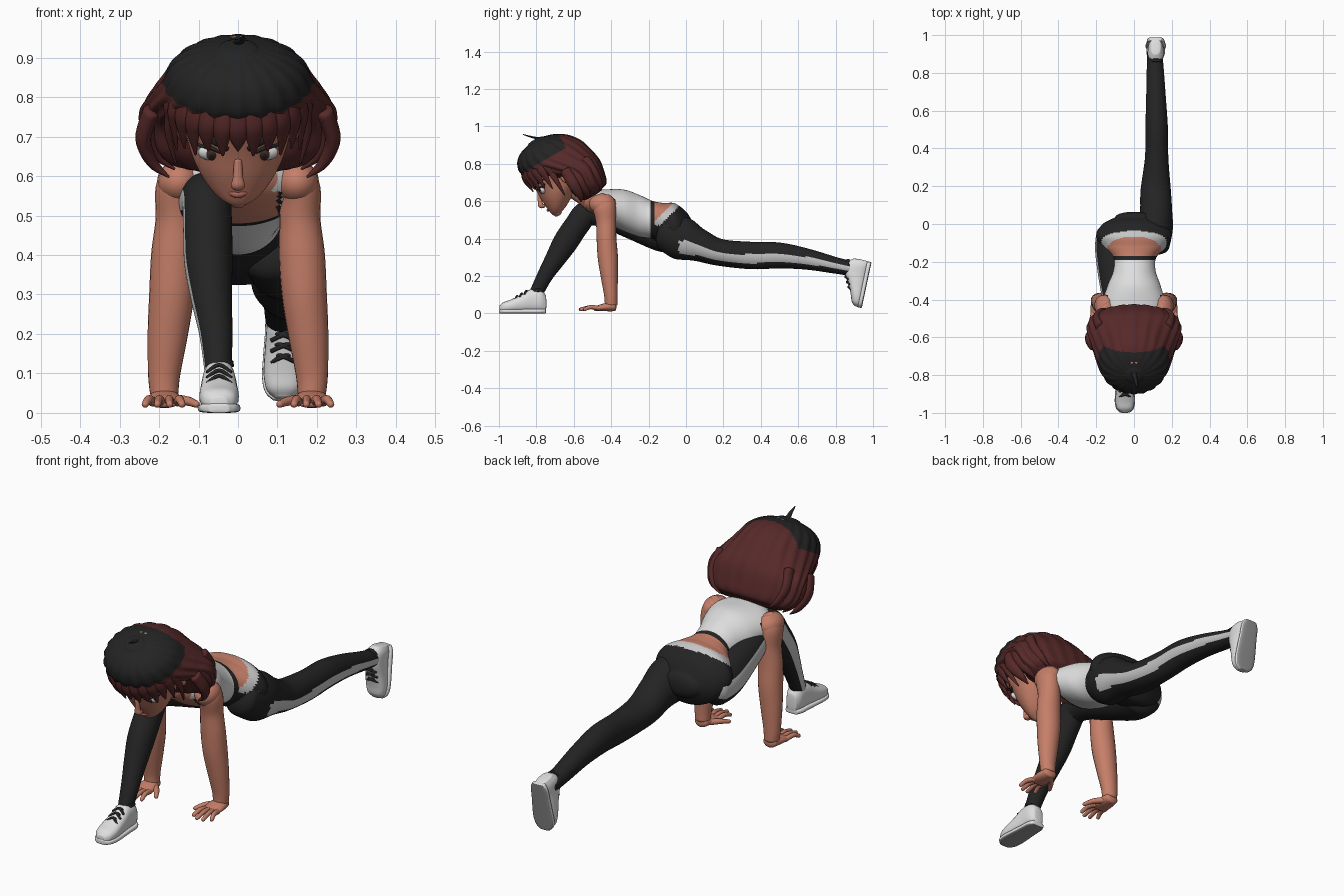
import bpy, bmesh, math
from math import sin, cos, pi, radians
from mathutils import Vector, Matrix

COLORS = {"skin": (.56, .21, .14), "hair_red": (.095, .022, .022), "black": (.017, .017, .017),
          "white": (.74, .74, .74), "stripe_grey": (.56, .56, .56), "sole_grey": (.3, .3, .3),
          "iris_brown": (.07, .03, .02), "lip": (.42, .12, .09)}
NAMES = list(COLORS)
SKIN, HAIR, BLACK, WHITE, STRIPE, SOLE, IRIS, LIP = range(8)
for n, c in COLORS.items():
    bpy.data.materials.new(n).diffuse_color = (*c, 1)


def spline(pts, n):
    """Catmull-Rom resampling of points with any number of components."""
    out = []
    for i in range(len(pts) - 1):
        p0, p1, p2, p3 = (pts[max(0, min(len(pts) - 1, i + k))] for k in (-1, 0, 1, 2))
        for j in range(n):
            t = j / n
            out.append([.5 * (2 * b + (c - a) * t + (2 * a - 5 * b + 4 * c - d) * t * t
                              + (3 * b - a - 3 * c + d) * t ** 3)
                        for a, b, c, d in zip(p0, p1, p2, p3)])
    return out + [list(pts[-1])]


def tube(name, pts, mat=SKIN, rule=None, axis=None, ref=(1, 0, 0), sides=24, n=6, cap=.5,
         e=1, ridge=(0, 0), M=None):
    """Loft of elliptical rings; each point is x, y, z, half width, half depth."""
    rows = spline(pts, n)
    P = [Vector(r[:3]) for r in rows]
    rings = []
    for i, r in enumerate(rows):
        t = Vector(axis) if axis else (P[min(i + 1, len(P) - 1)] - P[max(i - 1, 0)]).normalized()
        rings.append((P[i], t, max(r[3], .001), max(r[4], .001)))

    def end(ring, sign):
        p, t, a, b = ring
        return [(p + t * sign * cap * min(a, b) * sin(k * pi / 10), t,
                 a * cos(k * pi / 10), b * cos(k * pi / 10)) for k in range(1, 5)]
    rings = end(rings[0], -1)[::-1] + rings + end(rings[-1], 1)
    verts, faces = [], []
    for p, t, a, b in rings:
        s = Vector(ref)
        s = (s - t * s.dot(t)).normalized()
        u = t.cross(s)
        for k in range(sides):
            th = 2 * pi * k / sides
            f = 1 + ridge[0] * cos(ridge[1] * th)
            cx, cy = (math.copysign(abs(v) ** e, v) * f for v in (cos(th), sin(th)))
            verts.append(p + s * a * cx + u * b * cy)
    for i in range(len(rings) - 1):
        for k in range(sides):
            k2 = (k + 1) % sides
            faces.append((i * sides + k, i * sides + k2, (i + 1) * sides + k2, (i + 1) * sides + k))
    faces += [tuple(range(sides)), tuple(range(len(verts) - sides, len(verts)))]
    me = bpy.data.meshes.new(name)
    me.from_pydata(verts, [], faces)
    bm = bmesh.new()
    bm.from_mesh(me)
    bmesh.ops.recalc_face_normals(bm, faces=bm.faces)
    bm.to_mesh(me)
    bm.free()
    for m in NAMES:
        me.materials.append(bpy.data.materials[m])
    for f in me.polygons:
        f.use_smooth = True
        th = 2 * pi * (f.index % sides + .5) / sides
        f.material_index = rule(f.center, th, f.normal) if rule else mat
    if M:
        me.transform(M)
    ob = bpy.data.objects.new(name, me)
    bpy.context.collection.objects.link(ob)
    return ob


def blob(name, c, r, mat, M=None):
    """Ellipsoid."""
    zs = [sin(radians(a)) for a in range(-80, 81, 20)]
    return tube(name, [(c[0], c[1], c[2] + r[2] * z, r[0] * (1 - z * z) ** .5, r[1] * (1 - z * z) ** .5)
                       for z in zs], mat, axis=(0, 0, 1), n=2, sides=20, M=M)


# torso and hips: tank top, bare waist, leggings with curved grey trim
def body_rule(c, th, nrm):
    x, y, z = abs(c.x), c.y, c.z
    if y < -.19:
        if y < -.505 or (y < -.38 and x > .15):
            return SKIN
        if y < -.38 and x > .138:
            return BLACK
        if z < .56 and y < -.42 and x < .1:
            return SKIN
        if z < .56 and y < -.408 and x < .11:
            return BLACK
        return WHITE
    if y < -.17:
        return BLACK
    d = y - z
    if d < -.66:
        return SKIN
    if z > .47:
        return STRIPE if d < -.61 else BLACK
    return STRIPE if abs(y + .122 - max(0, .42 - z)) < .022 and x > .1 else BLACK


tube("torso", [(0, -.53, .6, .06, .045), (0, -.48, .59, .13, .07), (0, -.42, .572, .162, .092),
               (0, -.33, .55, .142, .112), (0, -.25, .522, .115, .112), (0, -.18, .5, .117, .102),
               (0, -.12, .475, .17, .116), (0, -.06, .463, .2, .126), (0, 0, .435, .165, .11),
               (0, .035, .43, .1, .06)], rule=body_rule, axis=(0, 1, 0), sides=64, n=12)
tube("neck", [(0, -.49, .595, .06, .06), (0, -.55, .635, .05, .052), (0, -.63, .69, .05, .055)])

# legs with side stripe
tube("rear_leg", [(.09, -.1, .43, .1, .1), (.112, -.02, .4, .094, .115), (.117, .07, .365, .085, .088),
                  (.115, .18, .327, .08, .072), (.12, .35, .31, .062, .073), (.12, .5, .31, .06, .069),
                  (.117, .65, .29, .053, .056), (.113, .8, .257, .046, .044), (.11, .91, .235, .04, .038)],
     rule=lambda c, th, n: STRIPE if c.y > -.04 and
     abs((th + pi) % (2 * pi) - pi - .4 * (1 - c.y)) < .34 else BLACK, sides=48, n=10)
tube("front_leg", [(-.1, -.06, .42, .1, .1), (-.112, -.14, .435, .094, .1), (-.105, -.3, .485, .08, .082),
                   (-.09, -.44, .53, .068, .07), (-.08, -.53, .535, .062, .068),
                   (-.077, -.585, .47, .062, .066), (-.075, -.645, .38, .061, .066),
                   (-.067, -.7, .29, .052, .054), (-.056, -.755, .2, .042, .042),
                   (-.05, -.805, .1, .034, .036)],
     rule=lambda c, th, n: STRIPE if abs(th - pi) < .33 else BLACK, sides=48, n=10)

# shoes: upper, sole and crossed laces
SHOE = [(-.004, .028, .1), (-.03, .04, .128), (-.08, .043, .128), (-.13, .047, .1),
        (-.19, .05, .072), (-.228, .042, .058), (-.246, .024, .042)]
for name, M in (("front", Matrix.Translation((-.048, -.748, 0))),
                ("rear", Matrix.Translation((.115, .992, .275)) @ Matrix.Rotation(radians(78), 4, 'X'))):
    tube(name + "_shoe", [(0, y, h / 2 + .004, w, h / 2 - .002) for y, w, h in SHOE], WHITE,
         axis=(0, -1, 0), e=.8, cap=.2, M=M)
    tube(name + "_sole", [(0, y * 1.01, .012, w + .004, .012) for y, w, h in SHOE], axis=(0, -1, 0), e=.5,
         cap=.3, M=M, rule=lambda c, th, n: SOLE if n.z < -.6 else WHITE)
    for i in range(3):
        y, z = -.105 - .025 * i, .117 - .014 * i
        for s in (-1, 1):
            tube(name + "_lace", [(-.03, y + s * .01, z - .014, .006, .005), (0, y, z + .005, .006, .005),
                                  (.03, y - s * .01, z - .014, .006, .005)], BLACK, ref=(0, 1, 0),
                 sides=8, n=4, M=M)
    tube(name + "_collar", [(0, -.045, .118, .038, .036), (0, -.045, .132, .036, .034)], BLACK,
         axis=(0, 0, 1), cap=.1, M=M)

# arms and spread hands
for s in (-1, 1):
    tube("arm", [(s * .14, -.45, .6, .05, .06), (s * .157, -.437, .565, .052, .062),
                 (s * .157, -.428, .49, .052, .054), (s * .162, -.425, .4, .058, .053),
                 (s * .168, -.418, .3, .057, .054), (s * .178, -.41, .2, .051, .046),
                 (s * .187, -.402, .1, .041, .036), (s * .187, -.4, .05, .036, .034)], SKIN, n=8)
    blob("shoulder", (s * .15, -.447, .585), (.055, .072, .055), SKIN)
    tube("palm", [(s * .187, -.385, .038, .034, .026), (s * .186, -.43, .034, .043, .022),
                  (s * .185, -.475, .028, .044, .014)], SKIN)
    for k in range(4):
        reach = (.545, .565, .562, .54)[k]
        tube("finger", [(s * (.153 + .021 * k), -.465, .028, .012, .012),
                        (s * (.148 + .026 * k), -.51, .034, .011, .011),
                        (s * (.142 + .031 * k), -reach, .022, .009, .009)], SKIN, sides=12, n=4, cap=1)
    tube("thumb", [(s * .16, -.415, .032, .016, .015), (s * .128, -.45, .03, .013, .012),
                   (s * .106, -.485, .022, .009, .009)], SKIN, sides=12, n=4, cap=1)

# head, modelled upright then tilted forward
H = Matrix.Translation((0, -.67, .77)) @ Matrix.Rotation(radians(30), 4, 'X')
tube("face", [(0, -.13, -.198, .022, .022), (0, -.115, -.183, .052, .046), (0, -.09, -.15, .085, .076),
              (0, -.055, -.1, .116, .115), (0, -.02, -.04, .136, .15), (0, -.01, .03, .15, .163),
              (0, -.02, .1, .15, .15), (0, -.02, .15, .1, .1)], SKIN, axis=(0, 0, 1), sides=40, M=H)
tube("nose", [(0, -.165, -.055, .01, .01), (0, -.182, -.095, .013, .012),
              (0, -.187, -.115, .018, .014), (0, -.172, -.126, .012, .008)], SKIN, M=H)
tube("mouth", [(-.03, -.154, -.152, .004, .004), (0, -.169, -.155, .008, .006),
               (.03, -.154, -.152, .004, .004)], LIP, ref=(0, 0, 1), sides=12, M=H)
for s in (-1, 1):
    blob("eye", (s * .068, -.139, -.047), (.034, .016, .021), WHITE, H)
    blob("iris", (s * .066, -.148, -.046), (.017, .01, .018), IRIS, H)
    blob("pupil", (s * .066, -.154, -.046), (.008, .006, .009), BLACK, H)
    tube("eyelid", [(s * .032, -.156, -.046, .004, .004), (s * .066, -.156, -.025, .005, .005),
                    (s * .096, -.128, -.033, .005, .005), (s * .112, -.113, -.024, .002, .002)],
         BLACK, ref=(0, 0, 1), sides=10, M=H)
    tube("eyebrow", [(s * .026, -.169, -.02, .007, .004), (s * .07, -.153, -.004, .008, .004),
                     (s * .118, -.107, .002, .003, .003)], BLACK, ref=(0, 0, 1), sides=10, M=H)
    blob("ear", (s * .15, .0, -.045), (.014, .024, .038), SKIN, H)


# hair: ridged bob with a black band over the crown
def hair_rule(c, th, n):
    return BLACK if c.z > .088 and c.y < .085 else HAIR


tube("hair", [(0, .08, -.2, .165, .06), (0, .09, -.185, .205, .085), (0, .09, -.14, .238, .102),
              (0, .09, -.06, .246, .115), (0, .035, .02, .218, .155), (0, -.01, .08, .192, .18),
              (0, -.03, .14, .165, .155), (0, -.04, .18, .115, .105), (0, -.04, .2, .05, .045)],
     rule=hair_rule, axis=(0, 0, 1), sides=120, n=10, cap=.2, ridge=(.018, 20), M=H)
for i in range(13):
    f = radians(-78 + 13 * i)
    x, y = .178 * sin(f), -.015 - .178 * cos(f)
    tip = -.012 - .05 * abs(sin(f)) ** 2 - .014 * (i % 2)
    tube("fringe_strand", [(x * .93, y * .93, .095, .026, .01), (x, y, .055, .026, .012),
                           (x * 1.02, y, .02, .02, .01), (x * .96, y * .99, tip, .003, .003)],
         HAIR, ref=(cos(f), sin(f), 0), sides=12, M=H)
for s in (-1, 1):
    tube("side_lock", [(s * .17, -.05, .04, .012, .022), (s * .176, -.05, -.04, .01, .014),
                       (s * .158, -.05, -.13, .003, .003)], HAIR, sides=12, M=H)
    for k in range(4):
        y = .02 + .04 * k
        tube("hair_flick", [(s * (.22 - .012 * k), y, -.02, .022, .03), (s * (.24 - .014 * k), y, -.1, .02, .03),
                            (s * (.215 - .014 * k), y, -.17, .014, .02),
                            (s * (.175 - .014 * k), y - .01, -.205, .003, .004)], HAIR, sides=12, M=H)
tube("loose_curl", [(0, -.73, .945, .006, .005), (0, -.79, .938, .012, .006), (.01, -.83, .945, .009, .005),
                    (.015, -.87, .957, .002, .002)], BLACK, sides=10)
